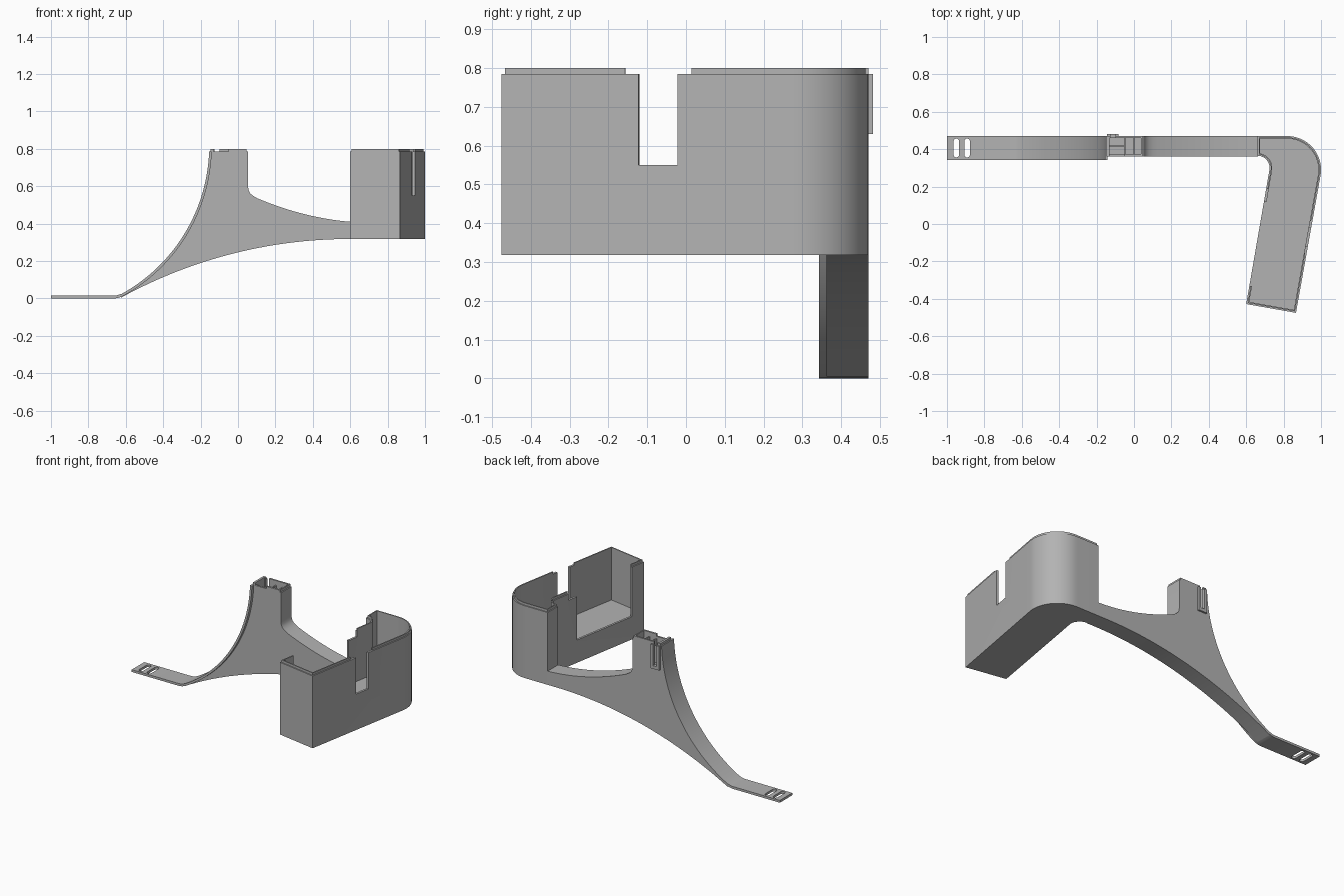
import bpy, bmesh, math
from mathutils import Vector

cube = bpy.data.objects.get("Cube")
if cube:
    bpy.data.objects.remove(cube, do_unlink=True)

grey = bpy.data.materials.new("plain grey")
grey.use_nodes = True
GREY = (0.45, 0.45, 0.45, 1)
grey.diffuse_color = GREY
grey.node_tree.nodes["Principled BSDF"].inputs["Base Color"].default_value = GREY

TILT = math.radians(10)                            # the tray leans away from the arm
U = Vector((math.cos(TILT), -math.sin(TILT)))      # across the tray
V = Vector((math.sin(TILT), math.cos(TILT)))       # along the tray
BACK, FRONT = 0.47, 0.362                          # arm faces in y
BASE, RIM, TOP = 0.318, 0.785, 0.8


def loft(name, loops):
    """Solid through stacked loops of equal length, capped at both ends."""
    bm = bmesh.new()
    rings = [[bm.verts.new(p) for p in loop] for loop in loops]
    n = len(rings[0])
    for a, b in zip(rings, rings[1:]):
        for i in range(n):
            j = (i + 1) % n
            bm.faces.new((a[i], a[j], b[j], b[i]))
    bm.faces.new(rings[0][::-1])
    bm.faces.new(rings[-1])
    bmesh.ops.recalc_face_normals(bm, faces=bm.faces)
    mesh = bpy.data.meshes.new(name)
    bm.to_mesh(mesh)
    bm.free()
    mesh.materials.append(grey)
    ob = bpy.data.objects.new(name, mesh)
    bpy.context.collection.objects.link(ob)
    return ob


def side_profile(name, points, y0, y1):
    return loft(name, [[(x, y, z) for x, z in points] for y in (y0, y1)])


def box(name, x, y, z):
    corners = [(x[0], y[0]), (x[1], y[0]), (x[1], y[1]), (x[0], y[1])]
    return loft(name, [[(a, b, h) for a, b in corners] for h in z])


def tilted_box(centre, half_u, half_v, z0):
    c = Vector(centre)
    corners = [c + U * a * half_u + V * b * half_v
               for a, b in ((-1, -1), (1, -1), (1, 1), (-1, 1))]
    return loft("cutter", [[(p.x, p.y, h) for p in corners] for h in (z0, 1)])


def arc(cx, cy, r, a0, a1, steps):
    angles = [math.radians(a0 + (a1 - a0) * i / steps) for i in range(steps + 1)]
    return [(cx + r * math.cos(a), cy + r * math.sin(a)) for a in angles]


def cut(ob, cutters):
    bpy.context.view_layer.objects.active = ob
    for c in cutters:
        mod = ob.modifiers.new("cut", "BOOLEAN")
        mod.operation = "DIFFERENCE"
        mod.solver = "EXACT"
        mod.object = c
        bpy.ops.object.modifier_apply(modifier=mod.name)
        bpy.data.objects.remove(c, do_unlink=True)


def smooth(ob):
    bpy.ops.object.select_all(action="DESELECT")
    ob.select_set(True)
    bpy.context.view_layer.objects.active = ob
    bpy.ops.object.shade_smooth_by_angle(angle=math.radians(30))


# Tray: bent outline, offset inwards for the lip and the cavity
def outline(d, z):
    left = Vector((0.6, -0.428)) + (U + V) * d
    right = Vector((0.866, -0.475)) + (V - U) * d
    start = math.degrees(math.acos(d / (0.065 + d)))
    points = [tuple(left), tuple(right)]
    points += arc(0.82, 0.29, 0.18 - d, -10, 90, 20)
    points += [(0.66 + d, BACK - d)]
    points += arc(0.66, 0.3, 0.065 + d, start, -10, 10)
    return [(x, y, z) for x, y in points]


tray = loft("tray", [outline(0, BASE), outline(0, RIM), outline(0.007, RIM),
                     outline(0.007, TOP), outline(0.014, TOP), outline(0.014, 0.46)])
cut(tray, [
    tilted_box((0.925, -0.07), 0.06, 0.051, 0.55),      # slot in the outer wall
    tilted_box((0.925, -0.07), 0.06, 0.087, RIM),       # lip stops short of the slot
    tilted_box((0.657, -0.105), 0.05, 0.228, 0.465),    # open inner side
    tilted_box((0.7, 0.14), 0.04, 0.05, 0.745),         # step beside the opening
])
smooth(tray)

# Arm: curved web rising into the post
under = [(x, BASE - 2.55 + math.sqrt(2.55 ** 2 - (0.6 - x) ** 2))
         for x in [-0.625 + 1.225 * i / 32 for i in range(33)]]
upper = [(x, 0.405 + 0.343 * (0.72 - x) ** 2)
         for x in [0.662 - 0.56 * i / 20 for i in range(21)]]
fillet = [(0.08, 0.549), (0.064, 0.563), (0.056, 0.58), (0.053, 0.605)]
post_top = [(0.053, RIM), (0.046, RIM), (0.046, TOP), (-0.146, TOP), (-0.146, RIM)]
spine = arc(-1.059, 0.817, 0.913, -2, -61.5, 28)
arm = side_profile("arm", under + [(0.662, BASE)] + upper + fillet + post_top + spine,
                   FRONT, BACK)
cut(arm, [
    box("cutter", (-0.132, 0.038), (0.374, 0.459), (0.64, 1)),    # socket
    box("cutter", (-0.125, -0.1), (0.44, 0.5), (0.65, 1)),        # back slot
    box("cutter", (-0.13, -0.05), (0.35, 0.38), (RIM, 1)),        # front lip gap
])
smooth(arm)

# Thin dividers inside the post socket
box("socket_divider", (-0.054, -0.046), (0.37, 0.463), (0.63, 0.77))
box("socket_cross_divider", (-0.135, -0.05), (0.413, 0.421), (0.63, 0.75))
box("socket_inner_divider", (-0.004, 0.004), (0.37, 0.463), (0.63, 0.77))

# U-shaped clip on the back of the post
clip = box("clip", (-0.145, -0.083), (0.465, 0.482), (0.63, RIM))
cut(clip, [box("cutter", (-0.125, -0.1), (0.44, 0.5), (0.65, 1))])

# Strap: flat end tab running up the spine of the arm
strap_top = [(-1, 0.015), (-0.665, 0.015), (-0.648, 0.0165)]
strap_low = [(-0.64, 0.003), (-0.66, 0), (-1, 0)]
strap = side_profile("strap", strap_top + arc(-1.059, 0.817, 0.905, -61, -2, 28)
                     + arc(-1.059, 0.817, 0.919, -2, -61, 28) + strap_low, 0.343, BACK)


def slot(x):
    points = (arc(x, 0.442, 0.015, 0, 180, 10) + arc(x, 0.371, 0.015, 180, 360, 10))
    return loft("cutter", [[(a, b, z) for a, b in points] for z in (-0.1, 0.1)])


cut(strap, [slot(-0.95), slot(-0.892)])
smooth(strap)
